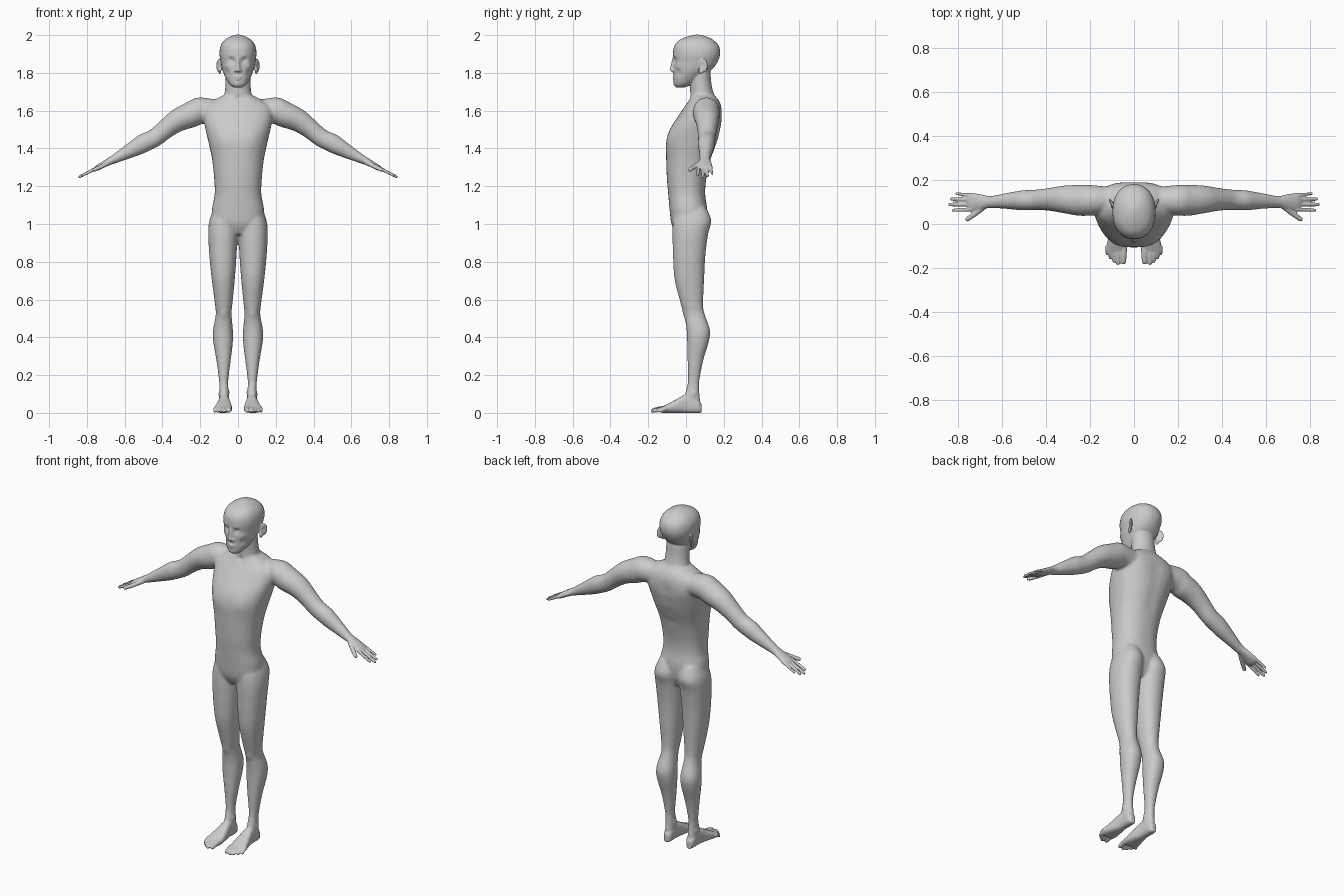
import bpy, bmesh, math
from mathutils import Vector, Matrix

X, Y = Vector((1, 0, 0)), Vector((0, 1, 0))


def loft(bm, sections, p=2.2, n=32, sub=5):
    """Skin smoothly interpolated super-ellipse sections (centre, u, v)."""
    def ring(sec):
        out = []
        for k in range(n):
            a = 2 * math.pi * k / n
            c, s = math.cos(a), math.sin(a)
            cu = math.copysign(abs(c) ** (2 / p), c)
            sv = math.copysign(abs(s) ** (2 / p), s)
            out.append(bm.verts.new(sec[0] + sec[1] * cu + sec[2] * sv))
        return out

    secs, last = [], len(sections) - 1
    for i in range(last):
        quad = [sections[min(max(i + d, 0), last)] for d in (-1, 0, 1, 2)]
        for j in range(sub):
            t = j / sub
            secs.append([0.5 * (2 * b + (c - a) * t + (2 * a - 5 * b + 4 * c - d) * t * t
                                + (3 * b - a - 3 * c + d) * t ** 3) for a, b, c, d in zip(*quad)])
    secs.append(sections[-1])
    rings = [ring(s) for s in secs]
    for r0, r1 in zip(rings, rings[1:]):
        for k in range(n):
            bm.faces.new((r0[k], r0[(k + 1) % n], r1[(k + 1) % n], r1[k]))
    bm.faces.new(rings[0][::-1])
    bm.faces.new(rings[-1])


def column(bm, rows, p=2.2):
    """Upright loft; rows are (z, x_min, x_max, y_front, y_back)."""
    loft(bm, [(Vector(((a + b) / 2, (f + k) / 2, z)), X * (b - a) / 2, Y * (k - f) / 2)
              for z, a, b, f, k in rows], p)


def centred(bm, rows, p=2.2):
    column(bm, [(z, -w, w, f, k) for z, w, f, k in rows], p)


def tube(bm, rows, side=Y):
    """Loft along a path; rows are (x, y, z, half width, half thickness)."""
    pts = [Vector(r[:3]) for r in rows]
    secs = []
    for i, r in enumerate(rows):
        d = (pts[min(i + 1, len(pts) - 1)] - pts[max(i - 1, 0)]).normalized()
        v = d.cross(side).normalized()
        secs.append((pts[i], v.cross(d) * r[3], v * r[4]))
    loft(bm, secs, 2.0, 20)


def blob(bm, pos, size, turn=0.0):
    bmesh.ops.create_uvsphere(bm, u_segments=24, v_segments=16, radius=1, matrix=Matrix.Translation(pos)
                              @ Matrix.Rotation(turn, 4, 'Z') @ Matrix.Diagonal((*size, 1)))


def digit(bm, path, radius, side=Y):
    """Finger or toe with a rounded end."""
    tube(bm, [(*p, radius * (1 - 0.1 * i), radius * (1 - 0.1 * i)) for i, p in enumerate(path)], side)
    r = radius * (1 - 0.1 * (len(path) - 1))
    blob(bm, path[-1], (r, r, r))


def mirror(bm):
    geo = bmesh.ops.duplicate(bm, geom=bm.verts[:] + bm.edges[:] + bm.faces[:])["geom"]
    verts = [g for g in geo if isinstance(g, bmesh.types.BMVert)]
    bmesh.ops.scale(bm, vec=(-1, 1, 1), verts=verts)
    bmesh.ops.reverse_faces(bm, faces=[g for g in geo if isinstance(g, bmesh.types.BMFace)])


def fuse(name, bm, voxel, rounds):
    """Merge all parts into one smooth skin."""
    me = bpy.data.meshes.new(name)
    bm.to_mesh(me)
    bm.free()
    ob = bpy.data.objects.new(name, me)
    bpy.context.scene.collection.objects.link(ob)
    rm = ob.modifiers.new("Fuse", 'REMESH')
    rm.mode, rm.voxel_size = 'VOXEL', voxel
    sm = ob.modifiers.new("Relax", 'SMOOTH')
    sm.factor, sm.iterations = 0.5, rounds
    skin = bpy.data.meshes.new_from_object(ob.evaluated_get(bpy.context.evaluated_depsgraph_get()))
    ob.modifiers.clear()
    ob.data = skin
    return ob


# Legs and arms
bm = bmesh.new()
column(bm, [(1.09, .02, .125, -.05, .105), (1.02, .004, .151, -.068, .134), (.95, .002, .158, -.072, .118),
            (.865, .006, .154, -.07, .106), (.81, .009, .15, -.068, .101), (.705, .017, .139, -.06, .096),
            (.573, .03, .122, -.027, .091), (.52, .034, .118, -.01, .1), (.44, .027, .132, .003, .127),
            (.377, .027, .131, .006, .121), (.28, .038, .115, .008, .092), (.175, .051, .101, .01, .072),
            (.12, .05, .099, .0, .071), (.06, .047, .1, -.02, .076), (.02, .047, .099, -.02, .076)])
tube(bm, [(.12, .11, 1.6, .06, .06), (.2, .108, 1.6, .07, .071), (.25, .108, 1.578, .071, .069),
          (.32, .112, 1.548, .063, .061), (.38, .112, 1.505, .053, .052), (.44, .11, 1.457, .047, .049),
          (.5, .108, 1.428, .046, .05), (.54, .106, 1.405, .042, .045), (.59, .104, 1.378, .035, .036),
          (.65, .1, 1.346, .028, .025), (.68, .1, 1.33, .027, .02)])
mirror(bm)
# Torso and neck
centred(bm, [(.945, .05, -.05, .08), (1.0, .13, -.077, .105), (1.077, .138, -.087, .112),
             (1.155, .124, -.094, .102), (1.235, .126, -.101, .107), (1.34, .137, -.105, .132),
             (1.43, .156, -.105, .165), (1.5, .172, -.086, .183), (1.57, .185, -.042, .191),
             (1.62, .18, -.008, .187), (1.655, .13, .015, .173), (1.68, .08, .025, .152)], 2.3)
centred(bm, [(1.58, .09, .03, .17), (1.66, .078, .022, .16), (1.7, .07, .022, .144),
             (1.75, .067, .02, .134), (1.8, .066, .02, .13), (1.84, .06, .03, .12)], 2.0)
trunk = fuse("trunk", bm, .006, 14)

# Hands
bm = bmesh.new()
tube(bm, [(.63, .101, 1.357, .028, .025), (.665, .1, 1.339, .028, .021), (.695, .1, 1.324, .035, .018),
          (.74, .1, 1.299, .042, .015), (.757, .1, 1.29, .038, .01)])
for y0, y1, tip, r in ((.066, .062, .822, .0095), (.089, .088, .838, .0098),
                       (.111, .114, .83, .0095), (.131, .138, .807, .0085)):
    path = [(x, y0 + (y1 - y0) * t, 1.3 - (x - .742) * .52)
            for t, x in ((t, .735 + (tip - .735) * t) for t in (0, .5, 1))]
    digit(bm, path, r)
digit(bm, [(.675, .085, 1.33), (.715, .052, 1.308), (.757, .022, 1.288)], .0135)
# Feet and toes
loft(bm, [(Vector(((a + b) / 2, y, h / 2)), X * (b - a) / 2, Vector((0, 0, h / 2)))
          for y, a, b, h in ((.082, .06, .088, .045), (.06, .048, .099, .075), (.0, .045, .102, .096),
                             (-.05, .036, .113, .072), (-.1, .03, .125, .046), (-.13, .034, .124, .03))], 2.6)
for x, tip, r in ((.046, -.172, .0155), (.071, -.178, .0115), (.089, -.168, .0105),
                  (.106, -.152, .01), (.121, -.134, .0095)):
    digit(bm, [(x, -.1, .024), (x + .001, (tip - .1) / 2, .021), (x + .002, tip, r * .85)], r, X)
# Ears and nostrils
blob(bm, (.1, .092, 1.838), (.0075, .026, .038), -.55)
blob(bm, (.097, .078, 1.81), (.007, .012, .018), -.4)
blob(bm, (.0125, -.068, 1.813), (.0085, .011, .0085))
mirror(bm)
# Head, nose and lips
centred(bm, [(1.722, .022, -.05, -.01), (1.738, .044, -.062, .03), (1.765, .061, -.065, .07),
             (1.79, .073, -.065, .1), (1.82, .084, -.066, .14), (1.86, .092, -.066, .168),
             (1.9, .098, -.069, .181), (1.94, .093, -.063, .175), (1.97, .075, -.04, .15),
             (1.99, .046, .0, .115), (2.002, .012, .045, .075)])
tube(bm, [(0, -.062, 1.885, .009, .008), (0, -.066, 1.86, .009, .01), (0, -.07, 1.835, .011, .011),
          (0, -.074, 1.815, .012, .011), (0, -.066, 1.807, .008, .006)], X)
blob(bm, (0, -.062, 1.779), (.021, .01, .006))
blob(bm, (0, -.061, 1.767), (.018, .01, .0065))
bm.from_mesh(trunk.data)
bpy.data.objects.remove(trunk)
body = fuse("body", bm, .0045, 3)

# Soft modelling, mirrored in x: (position, radius, push)
forms = [((.035, -.062, 1.866), .015, (0, .014, 0)),        # eye sockets
         ((.036, -.055, 1.863), .009, (0, -.007, 0)),       # eyeballs
         ((.036, -.064, 1.888), .012, (0, -.003, 0)),       # brows
         ((.06, -.04, 1.8), .02, (-.003, .004, 0)),         # cheek hollows
         ((.058, -.04, 1.835), .015, (.002, -.003, 0)),     # cheekbones
         ((0, -.062, 1.737), .015, (0, -.004, 0)),          # chin
         ((.113, .088, 1.842), .012, (-.005, 0, 0)),        # ear bowls
         ((.08, -.09, 1.45), .05, (0, -.005, 0)),           # chest
         ((.1, .18, 1.55), .05, (0, .004, 0)),              # shoulder blades
         ((0, .02, 1.665), .014, (0, .006, 0)),             # throat notch
         ((.076, -.008, .525), .025, (0, -.005, 0)),        # kneecaps
         ((.103, .04, .1), .014, (.005, 0, 0)),             # ankles
         ((.046, .03, .11), .014, (-.005, 0, 0))]
forms += [((0, .03 + .16 * min(1, (z - .6) / 1.0), z), .035, (0, -.004, 0)) for z in (1.35, 1.42, 1.49, 1.56)]  # spine
forms = [(Vector(c), r, Vector(d)) for c, r, d in forms]
for v in body.data.vertices:
    q = Vector((abs(v.co.x), v.co.y, v.co.z))
    move = Vector()
    for c, r, d in forms:
        if abs(q.z - c.z) < 2.5 * r:
            e = (q - c).length_squared / (r * r)
            if e < 6.25:
                move += d * math.exp(-e)
    v.co += Vector((math.copysign(move.x, v.co.x * move.x) if move.x else 0, move.y, move.z))
body.data.shade_smooth()
